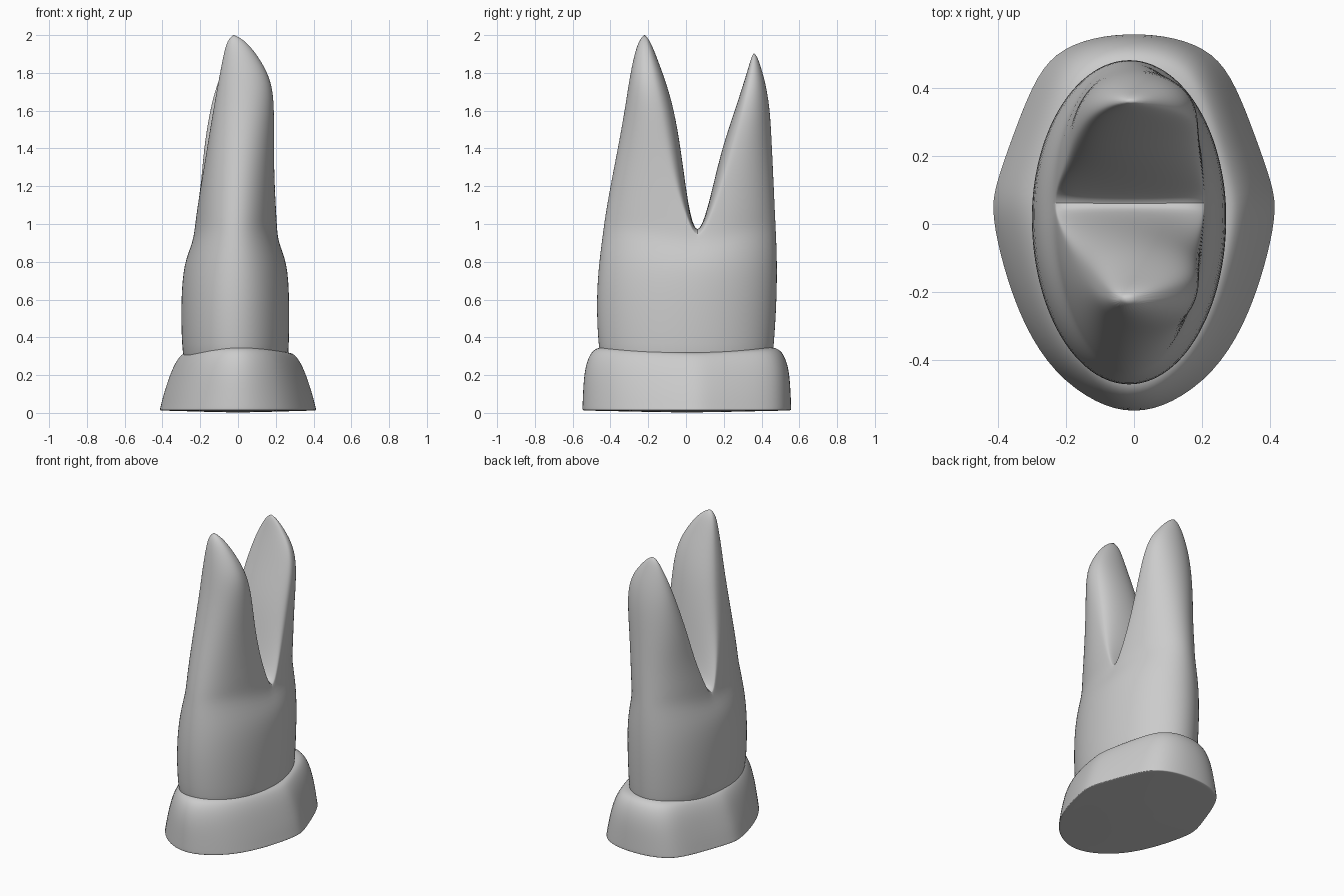
import bpy, bmesh
from math import sin, cos, pi

cube = bpy.data.objects.get("Cube")
if cube:
    bpy.data.objects.remove(cube, do_unlink=True)

grey = bpy.data.materials.new("plain grey")
grey.use_nodes = True
colour = (0.6, 0.6, 0.6, 1)
grey.diffuse_color = colour
grey.node_tree.nodes["Principled BSDF"].inputs["Base Color"].default_value = colour

HALF = 16            # segments in half a ring
RING = 2 * HALF


def add_ring(bm, points):
    return [bm.verts.new(p) for p in points]


def bridge(bm, low, high):
    n = len(low)
    for i in range(n):
        bm.faces.new((low[i], low[(i + 1) % n], high[(i + 1) % n], high[i]))


def fan(bm, ring, point):
    tip = bm.verts.new(point)
    for i in range(len(ring)):
        bm.faces.new((ring[i], ring[(i + 1) % len(ring)], tip))


def finish(bm, name):
    bmesh.ops.recalc_face_normals(bm, faces=bm.faces)
    mesh = bpy.data.meshes.new(name)
    bm.to_mesh(mesh)
    bm.free()
    mesh.materials.append(grey)
    obj = bpy.data.objects.new(name, mesh)
    bpy.context.collection.objects.link(obj)
    smooth = obj.modifiers.new("smooth", "SUBSURF")
    smooth.levels = smooth.render_levels = 2
    bpy.ops.object.select_all(action="DESELECT")
    obj.select_set(True)
    bpy.context.view_layer.objects.active = obj
    bpy.ops.object.shade_smooth_by_angle(angle=pi / 3)
    return obj


# Trunk stations: z, left edge, right edge, front, split line, back
TRUNK = [(.2, -.28, .26, -.44, .01, .45), (.35, -.3, .272, -.468, .01, .468),
         (.6, -.304, .274, -.478, .02, .483), (.8, -.288, .263, -.463, .04, .485),
         (.96, -.238, .212, -.441, .06, .478)]

# Root stations: z, left edge, right edge, outer side, widest line, inner side
FRONT = [(1.03, -.225, .205, -.432, 0, .025), (1.2, -.198, .195, -.402, -.07, -.002),
         (1.4, -.165, .19, -.362, -.13, -.028), (1.6, -.132, .193, -.325, -.17, -.062),
         (1.75, -.105, .182, -.303, -.2, -.105), (1.87, -.082, .12, -.28, -.21, -.15),
         (1.96, -.062, .05, -.255, -.22, -.185)]
BACK = [(1.03, -.225, .205, .474, .13, .1), (1.2, -.197, .195, .466, .2, .143),
        (1.4, -.182, .19, .456, .27, .19), (1.6, -.15, .187, .446, .32, .258),
        (1.73, -.115, .157, .425, .34, .3), (1.82, -.078, .09, .4, .355, .328),
        (1.88, -.045, .035, .38, .36, .345)]


def trunk_points(row, dip):
    z, left, right, front, split, back = row
    for i in range(RING):
        c, s = cos(pi * i / HALF), sin(pi * i / HALF)
        depth = (back if s > 0 else front) - split
        yield ((left + right) / 2 + (right - left) / 2 * c,
               split + depth * abs(s), z - dip * c ** 8)


def root_points(row):
    z, left, right, outer, middle, inner = row
    mid, half = (left + right) / 2, (right - left) / 2
    for k in range(HALF + 1):
        a = pi * k / HALF
        yield mid + half * cos(a), middle + (outer - middle) * sin(a), z
    for k in range(HALF - 1, 0, -1):
        a = pi * k / HALF
        yield mid + half * cos(a), middle + (inner - middle) * sin(a) ** .7, z


# Trunk dividing into two roots along a saddle
bm = bmesh.new()
rings = [add_ring(bm, trunk_points(r, .06 if r is TRUNK[-1] else 0)) for r in TRUNK]
for low, high in zip(rings, rings[1:]):
    bridge(bm, low, high)
fan(bm, rings[0], (0, 0, .2))
z, left, right, _, split, _ = TRUNK[-1]
saddle = []
for k in range(HALF - 1, 0, -1):
    c = cos(pi * k / HALF)
    saddle.append(bm.verts.new(((left + right) / 2 + (right - left) / 2 * c,
                                split, z - .015 - .045 * c ** 8)))
for side, stations, tip in ((-1, FRONT, (-.025, -.22, 2.008)), (1, BACK, (-.01, .36, 1.908))):
    low = [rings[-1][(side * k) % RING] for k in range(HALF + 1)] + saddle
    for row in stations:
        high = add_ring(bm, root_points(row))
        bridge(bm, low, high)
        low = high
    fan(bm, low, tip)
finish(bm, "tooth_roots")

# Crown: one mirrored outline, scaled up through the levels
OUTLINE = [(0, .56), (.12, .55), (.235, .505), (.3, .41), (.36, .25), (.41, .11), (.42, .03),
           (.385, -.13), (.325, -.3), (.235, -.44), (.11, -.53), (0, -.557)]
OUTLINE += [(-x, y) for x, y in OUTLINE[-2:0:-1]]
# Levels: z, x scale, y scale
LEVELS = [(.012, .9, .9), (.012, .99, .99), (.016, 1, 1), (.03, .99, 1), (.1, .95, .995),
          (.2, .88, .985), (.28, .81, .955), (.335, .73, .9), (.35, .66, .82), (.35, .5, .7)]

bm = bmesh.new()
low = None
for z, sx, sy in LEVELS:
    ring = add_ring(bm, [(x * sx, y * sy, z - .12 * max(0, z - .1) * (2 * abs(x)) ** 2 * 1.4)
                         for x, y in OUTLINE])
    if low:
        bridge(bm, low, ring)
    else:
        fan(bm, ring, (0, 0, 0))
    low = ring
fan(bm, low, (0, 0, .35))
finish(bm, "crown_base")
